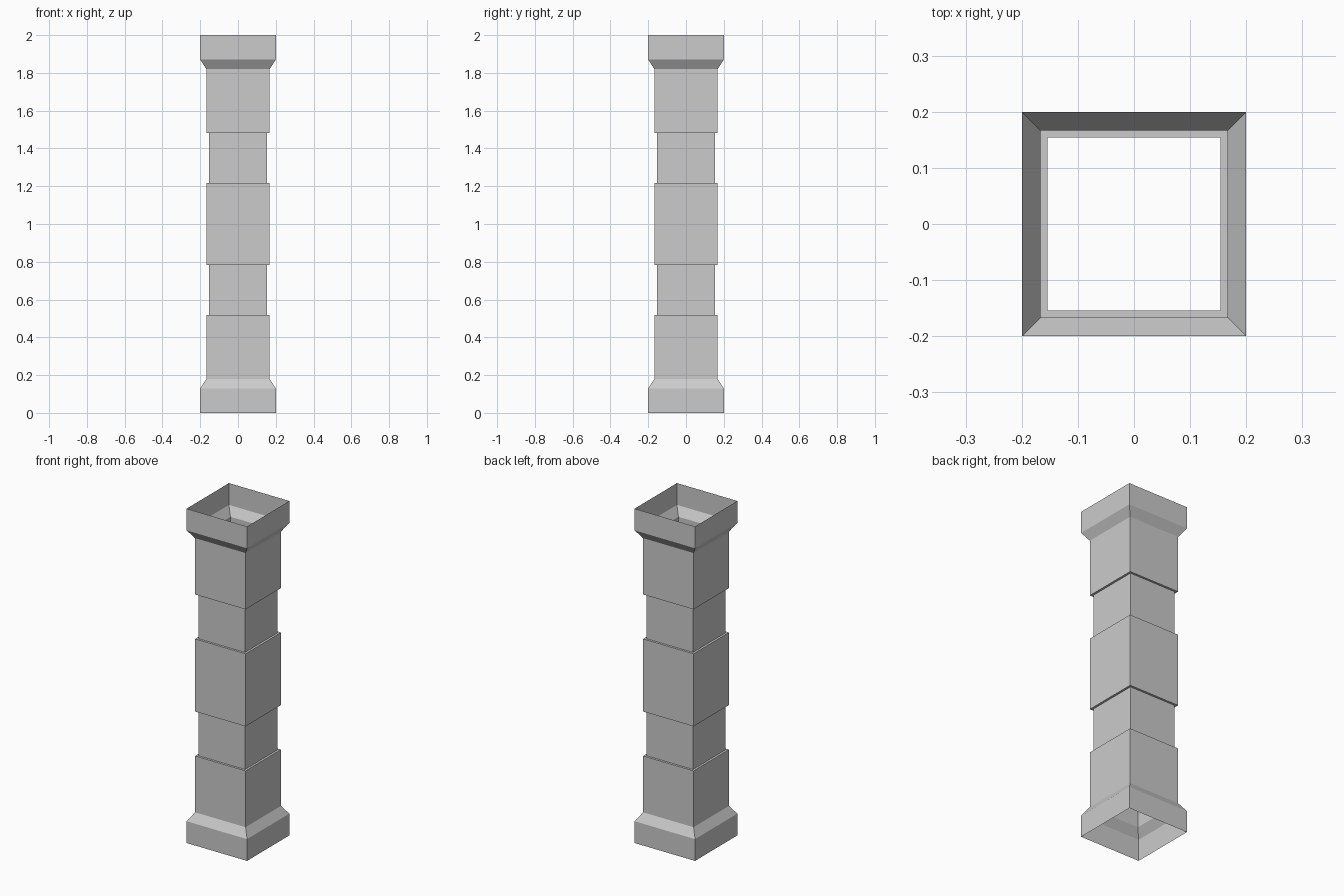
import bpy, bmesh

if "Cube" in bpy.data.objects:
    bpy.data.objects.remove(bpy.data.objects["Cube"])

# Half-width and height of the lower half of the column profile
lower = [(0.2, 0.0), (0.2, 0.13), (0.167, 0.18), (0.167, 0.517),
         (0.154, 0.517), (0.154, 0.783), (0.167, 0.783)]
# The upper half mirrors the lower about z = 1
profile = lower + [(r, 2.0 - z) for r, z in reversed(lower)]


def square_shell(name, profile):
    """Open-ended square shell lofted through the profile."""
    bm = bmesh.new()
    corners = [(-1, -1), (1, -1), (1, 1), (-1, 1)]
    rings = [[bm.verts.new((sx * r, sy * r, z)) for sx, sy in corners]
             for r, z in profile]
    for low, high in zip(rings, rings[1:]):
        for i in range(4):
            j = (i + 1) % 4
            bm.faces.new((low[i], low[j], high[j], high[i]))
    mesh = bpy.data.meshes.new(name)
    bm.to_mesh(mesh)
    bm.free()
    obj = bpy.data.objects.new(name, mesh)
    bpy.context.collection.objects.link(obj)
    return obj


# Hollow square column with flared base and capital
square_shell("square_column", profile)
